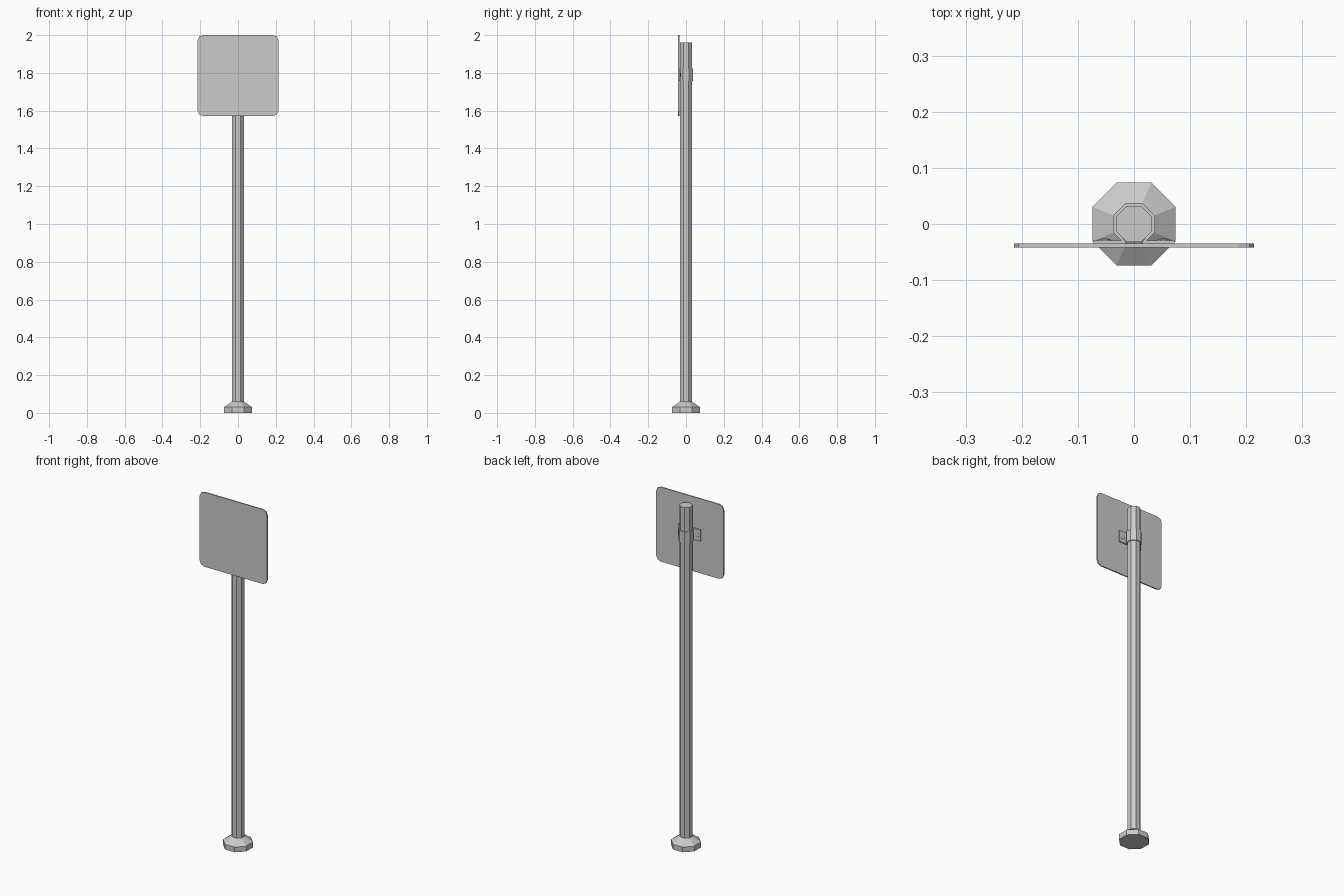
import bpy, bmesh, math
from mathutils import Matrix

if "Cube" in bpy.data.objects:
    bpy.data.objects.remove(bpy.data.objects["Cube"])


def make_object(name, bm):
    bmesh.ops.recalc_face_normals(bm, faces=bm.faces[:])
    mesh = bpy.data.meshes.new(name)
    bm.to_mesh(mesh)
    bm.free()
    ob = bpy.data.objects.new(name, mesh)
    bpy.context.collection.objects.link(ob)
    return ob


def lathe(name, profile, sides=8, matrix=None):
    """Stack of flat-sided rings; each profile point is (apothem, height)."""
    bm = bmesh.new()
    k = 1 / math.cos(math.pi / sides)
    rings = []
    for r, z in profile:
        ring = []
        for i in range(sides):
            a = 2 * math.pi * (i + 0.5) / sides
            ring.append(bm.verts.new((r * k * math.cos(a), r * k * math.sin(a), z)))
        rings.append(ring)
    for lo, hi in zip(rings, rings[1:]):
        for i in range(sides):
            j = (i + 1) % sides
            bm.faces.new((lo[i], lo[j], hi[j], hi[i]))
    bm.faces.new(rings[0][::-1])
    bm.faces.new(rings[-1])
    if matrix:
        bm.transform(matrix)
    return make_object(name, bm)


def extrude(name, points, offset):
    """Extrude a closed outline of 3D points along offset."""
    bm = bmesh.new()
    face = bm.faces.new([bm.verts.new(p) for p in points])
    res = bmesh.ops.extrude_face_region(bm, geom=[face], use_keep_orig=True)
    verts = [g for g in res["geom"] if isinstance(g, bmesh.types.BMVert)]
    bmesh.ops.translate(bm, verts=verts, vec=offset)
    return make_object(name, bm)


# Octagonal foot and post
lathe("base_foot", [(0.074, 0), (0.074, 0.03), (0.032, 0.06)])
lathe("post", [(0.032, 0.055), (0.032, 1.96)])

# Sign plate with rounded corners
w, z0, z1, r, seg = 0.214, 1.572, 2.0, 0.028, 2
outline = []
corners = [(w - r, z1 - r), (r - w, z1 - r), (r - w, z0 + r), (w - r, z0 + r)]
for q, (cx, cz) in enumerate(corners):
    for i in range(seg + 1):
        a = math.pi / 2 * (q + i / seg)
        outline.append((cx + r * math.cos(a), -0.042, cz + r * math.sin(a)))
extrude("sign_plate", outline, (0, 0.007, 0))

# Clamp band wrapping the post, with a flange each side
zc, h = 1.79, 0.066
outer = [(0.0153, 0.037), (0.037, 0.0153), (0.037, -0.0153), (0.0233, -0.029),
         (0.072, -0.029), (0.072, -0.035)]
inner = [(0.0155, -0.035), (0.0155, -0.030), (0.032, -0.0133), (0.032, 0.0133), (0.0133, 0.032)]
right = outer + inner
left = [(-x, y) for x, y in right[::-1]]
band = [(x, y, zc - h / 2) for x, y in right + left]
extrude("clamp_band", band, (0, 0, h))

# Bolt heads on the flanges, pointing backwards
for side, sx in (("left", -1), ("right", 1)):
    m = Matrix.Translation((sx * 0.052, -0.030, zc)) @ Matrix.Rotation(-math.pi / 2, 4, 'X')
    lathe("bolt_" + side, [(0.012, 0), (0.011, 0.002), (0.006, 0.004)], 8, m)
